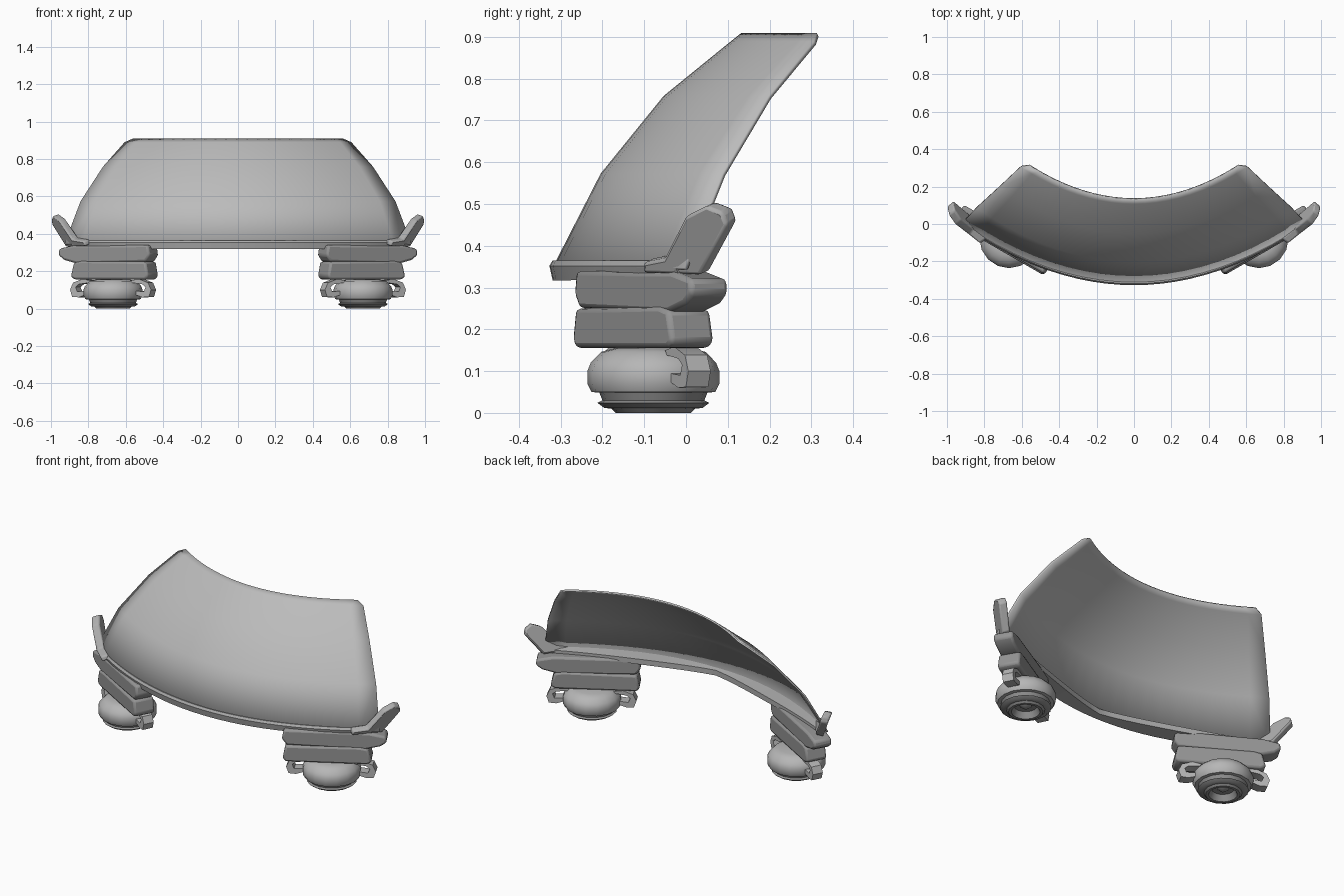
import bpy, bmesh, math
from mathutils import Vector, Matrix

if "Cube" in bpy.data.objects:
    bpy.data.objects.remove(bpy.data.objects["Cube"])


def material(name, v):
    m = bpy.data.materials.new(name)
    m.diffuse_color = (v, v, v, 1)
    m.use_nodes = True
    m.node_tree.nodes["Principled BSDF"].inputs["Base Color"].default_value = m.diffuse_color
    return m


SHIELD = material("shield grey", 0.50)
RAIL = material("rail grey", 0.42)
BLOCK = material("bracket grey", 0.30)
DISC = material("disc grey", 0.47)
NOZZLE = material("nozzle grey", 0.28)


def make(name, verts, faces, mats, mirror=False, bevel=0.0, smooth=35, matrix=None):
    me = bpy.data.meshes.new(name)
    me.from_pydata([tuple(v) for v in verts], [], faces)
    if matrix:
        me.transform(matrix)
    bm = bmesh.new()
    bm.from_mesh(me)
    bmesh.ops.remove_doubles(bm, verts=bm.verts, dist=1e-5)
    bmesh.ops.recalc_face_normals(bm, faces=bm.faces)
    bm.to_mesh(me)
    bm.free()
    ob = bpy.data.objects.new(name, me)
    bpy.context.collection.objects.link(ob)
    for m in mats:
        me.materials.append(m)
    if bevel:
        b = ob.modifiers.new("bevel", 'BEVEL')
        b.width, b.segments, b.limit_method = bevel, 2, 'ANGLE'
    if mirror:
        ob.modifiers.new("mirror", 'MIRROR').use_clip = False
    bpy.ops.object.select_all(action='DESELECT')
    ob.select_set(True)
    bpy.context.view_layer.objects.active = ob
    bpy.ops.object.shade_smooth_by_angle(angle=math.radians(smooth))
    return ob


def prism(name, outline, offset, mat, **kw):
    """Outline thickened equally to both sides of its plane."""
    o, n = Vector(offset) / 2, len(outline)
    verts = [Vector(p) - o for p in outline] + [Vector(p) + o for p in outline]
    faces = [tuple(range(n)), tuple(range(2 * n - 1, n - 1, -1))]
    faces += [(i, (i + 1) % n, n + (i + 1) % n, n + i) for i in range(n)]
    return make(name, verts, faces, [mat], **kw)


def grid_faces(rows, cols, wrap=False):
    return [(r * cols + c, r * cols + (c + 1) % cols,
             (r + 1) * cols + (c + 1) % cols, (r + 1) * cols + c)
            for r in range(rows - 1) for c in range(cols if wrap else cols - 1)]


# Curved shield: rows of (height, half width, centre y, end y)
rows = [(.345, .925, -.315, .0), (.57, .84, -.2, .09), (.755, .72, -.05, .2),
        (.885, .605, .11, .308), (.905, .56, .135, .315)]
N = 21
verts = []
for z, hw, y0, y1 in rows:
    for i in range(N):
        s = 2 * i / (N - 1) - 1
        verts.append((s * hw, y0 + (y1 - y0) * s * s, z))
shield = make("curved_shield", verts, grid_faces(len(rows), N), [SHIELD], smooth=60)
sol = shield.modifiers.new("thickness", 'SOLIDIFY')
sol.thickness, sol.offset = 0.01, 0

# Rail following the lower edge, with a shallow ledge behind the shield
M = 25
verts = []
for i in range(M):
    x = .88 * (2 * i / (M - 1) - 1)
    y = -.305 + .325 * (x / .92) ** 2
    a = math.atan(2 * .325 * x / .92 ** 2)
    nx, ny = -math.sin(a), math.cos(a)
    ledge = .025 + .05 * math.sin(math.pi * min(1, abs(x) / .88))
    lip = .018 * max(0, 1 - (x / .88) ** 4)
    for d, z in ((-.014, .365), (-.022, .352), (-.014, .335 - lip),
                 (ledge, .335 - lip * .6), (ledge, .355)):
        verts.append((x + nx * d, y + ny * d, z))
faces = grid_faces(M, 5, True)
faces += [tuple(range(5)), tuple(range(5 * M - 1, 5 * M - 6, -1))]
make("lower_rail", verts, faces, [RAIL])

# Upswept fins at the rail ends
fin = [(.80, -.09, .34), (.905, .045, .335), (.98, .11, .455), (.98, .10, .485),
       (.975, .06, .5), (.94, .01, .475), (.87, -.04, .375), (.81, -.09, .365)]
prism("end_fin", fin, (.032, -.026, -.012), RAIL, mirror=True, bevel=.008)

# Clamp blocks: profiles in the plane of length and height, turned to follow the rail
turn = Matrix.Rotation(math.radians(30), 4, 'Z')
place = Matrix.Translation((.665, -.1, 0)) @ turn
upper = [(-.24, .34), (-.25, .285), (-.225, .25), (.2, .24), (.28, .26),
         (.315, .285), (.31, .32), (.22, .338)]
lower = [(-.23, .25), (-.245, .175), (-.23, .155), (.21, .155), (.235, .17),
         (.215, .245), (.17, .255)]
prism("upper_clamp", [(x, 0, z) for x, z in upper], (0, .105, 0), BLOCK,
      mirror=True, bevel=.012, matrix=place)
prism("lower_clamp", [(x, 0, z) for x, z in lower], (0, .12, 0), BLOCK,
      mirror=True, bevel=.012, matrix=place)

# Discs and nozzles, turned from profiles
centre = Matrix.Translation((.668, -.078, 0))


def lathe(name, profile, mat, seg=16):
    v = [(r * math.cos(2 * math.pi * k / seg), r * math.sin(2 * math.pi * k / seg), z)
         for r, z in profile for k in range(seg)]
    make(name, v, grid_faces(len(profile), seg, True), [mat], mirror=True,
         matrix=centre)


lathe("disc_body", [(0, .158), (.09, .155), (.125, .146), (.15, .12), (.158, .1),
                    (.158, .07), (.148, .05), (.1, .046)], DISC)
lathe("nozzle", [(.13, .05), (.122, .03), (.134, .024), (.118, .012), (.1, .01),
                 (.09, 0), (.075, 0), (.06, .035), (.03, .035), (0, .012)], NOZZLE)

# Side clips holding each disc
clip = [(.12, .15), (.17, .158), (.225, .138), (.243, .1), (.23, .062), (.19, .06),
        (.145, .075), (.145, .095), (.2, .09), (.21, .115), (.19, .13), (.13, .138)]
spin = centre @ Matrix.Rotation(math.radians(27), 4, 'Z')
for label, s in (("outer", 1), ("inner", -1)):
    prism(label + "_disc_clip", [(s * x, 0, z) for x, z in clip], (0, .06, 0), DISC,
          mirror=True, matrix=spin)
